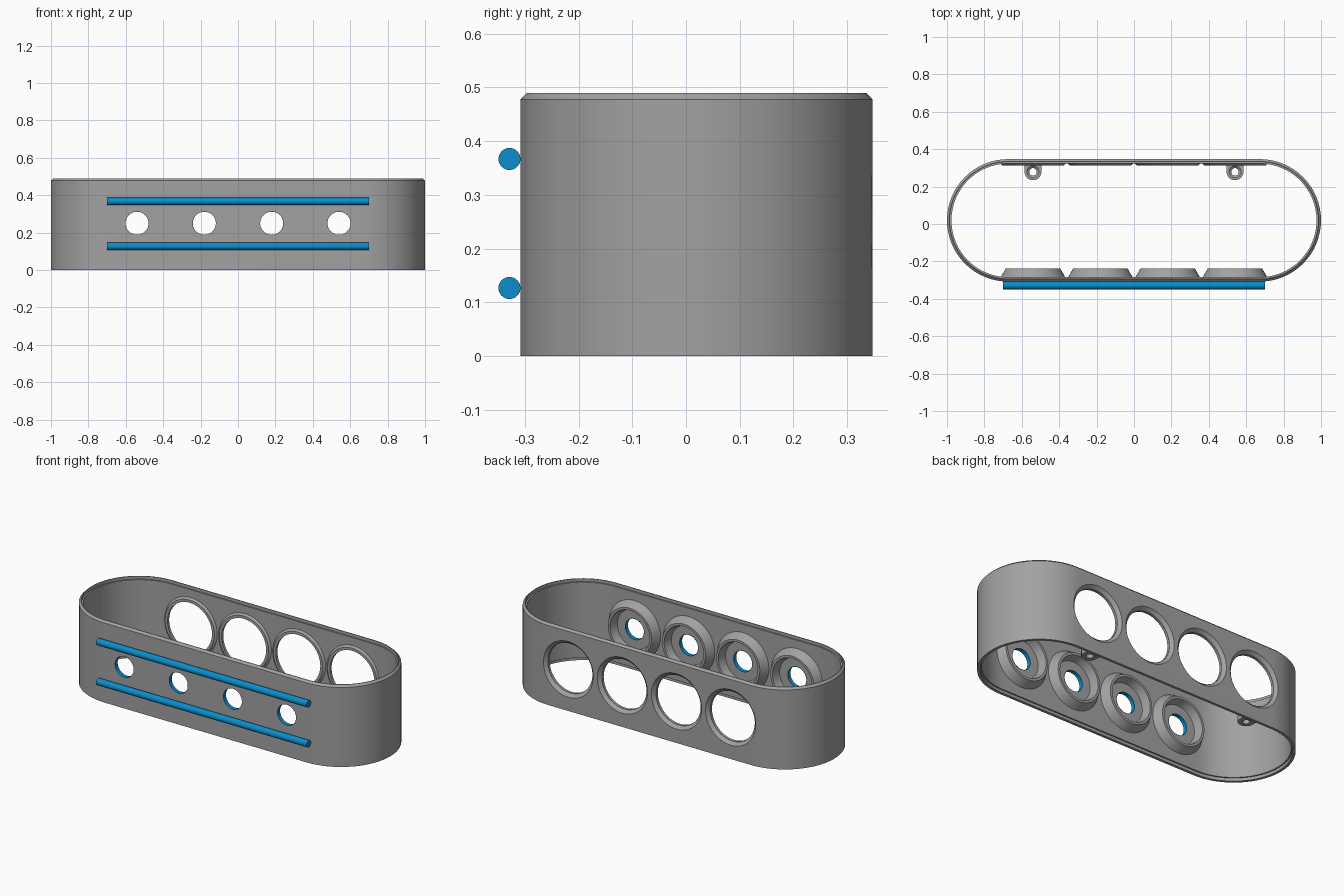
import bpy, bmesh, math
from mathutils import Vector

if "Cube" in bpy.data.objects:
    bpy.data.objects.remove(bpy.data.objects["Cube"])

CY, R, HALF, H = 0.0195, 0.3275, 0.6725, 0.49   # stadium centre, radius, half straight, height
HOLE_X, HOLE_Z = (-0.54, -0.18, 0.18, 0.54), 0.25


def material(name, rgb):
    m = bpy.data.materials.new(name)
    m.diffuse_color = (*rgb, 1)
    m.use_nodes = True
    m.node_tree.nodes["Principled BSDF"].inputs["Base Color"].default_value = m.diffuse_color
    return m


grey = material("grey plastic", (0.36, 0.36, 0.36))
blue = material("blue", (0.003, 0.27, 0.59))


def finish(bm, name, mat, angle=30):
    bmesh.ops.recalc_face_normals(bm, faces=bm.faces)
    me = bpy.data.meshes.new(name)
    bm.to_mesh(me)
    bm.free()
    ob = bpy.data.objects.new(name, me)
    bpy.context.collection.objects.link(ob)
    me.materials.append(mat)
    smooth(ob, angle)
    return ob


def smooth(ob, angle=30):
    bpy.ops.object.select_all(action='DESELECT')
    ob.select_set(True)
    bpy.context.view_layer.objects.active = ob
    bpy.ops.object.shade_smooth_by_angle(angle=math.radians(angle))


def loft(bm, loops, closed=True):
    """Skin a list of equal-length point loops."""
    rings = [[bm.verts.new(p) for p in loop] for loop in loops]
    n = len(rings[0])
    for i in range(len(rings) if closed else len(rings) - 1):
        a, b = rings[i], rings[(i + 1) % len(rings)]
        for j in range(n):
            bm.faces.new((a[j], a[(j + 1) % n], b[(j + 1) % n], b[j]))
    if not closed:
        bm.faces.new(rings[0])
        bm.faces.new(rings[-1])


def turned(bm, profile, x, z, closed=True, n=64):
    """Revolve (radius, y) points around an axis along y."""
    loft(bm, [[(x + r * math.cos(2 * math.pi * k / n), y,
                z + r * math.sin(2 * math.pi * k / n)) for k in range(n)]
              for r, y in profile], closed)


def stadium(inset, z, n=32):
    pts = []
    for side in (1, -1):
        for k in range(n + 1):
            a = side * math.pi / 2 - math.pi / 2 + math.pi * k / n - (math.pi / 2 if side > 0 else -math.pi / 2)
            a = -math.pi / 2 + math.pi * k / n + (0 if side > 0 else math.pi)
            pts.append((side * HALF + (R - inset) * math.cos(a),
                        CY + (R - inset) * math.sin(a), z))
    return pts


# Shell wall with chamfered top and a rebate inside both rims
wall = [(0, 0), (0, 0.478), (0.012, 0.49), (0.016, 0.49), (0.016, 0.472),
        (0.024, 0.472), (0.024, 0.018), (0.016, 0.018), (0.016, 0)]
bm = bmesh.new()
loft(bm, [stadium(i, z) for i, z in wall])
shell = finish(bm, "shell", grey)

# Cutter for the small front holes and the flared back openings
bm = bmesh.new()
for x in HOLE_X:
    turned(bm, [(0.063, -0.33), (0.063, -0.26)], x, HOLE_Z, False)
    turned(bm, [(0.149, 0.29), (0.149, 0.329), (0.172, 0.352)], x, HOLE_Z, False)
cutter = finish(bm, "hole_cutter", grey)
cutter.hide_render = True
mod = shell.modifiers.new("holes", 'BOOLEAN')
mod.operation, mod.solver, mod.object = 'DIFFERENCE', 'EXACT', cutter
bpy.context.view_layer.objects.active = shell
bpy.ops.object.modifier_apply(modifier=mod.name)
bpy.data.objects.remove(cutter)
smooth(shell)

for x in HOLE_X:
    # Conical cup inside the front wall
    bm = bmesh.new()
    turned(bm, [(0.174, -0.287), (0.145, -0.237), (0.131, -0.237), (0.115, -0.287)], x, HOLE_Z)
    finish(bm, "front_cup", grey)
    # Coloured lining of the front hole
    bm = bmesh.new()
    turned(bm, [(0.0615, -0.308), (0.0615, -0.2835), (0.064, -0.2835), (0.064, -0.308)], x, HOLE_Z)
    finish(bm, "hole_lining", blue)
    # Raised ring inside the back opening
    bm = bmesh.new()
    turned(bm, [(0.178, 0.325), (0.164, 0.313), (0.148, 0.313), (0.148, 0.329), (0.16, 0.329)], x, HOLE_Z)
    finish(bm, "back_ring", grey)

# Two rods along the front
for z in (0.127, 0.367):
    bm = bmesh.new()
    n = 32
    loft(bm, [[(x, -0.3285 + 0.0205 * math.cos(2 * math.pi * k / n),
                z + 0.0205 * math.sin(2 * math.pi * k / n)) for k in range(n)]
              for x in (-0.7, 0.7)], False)
    finish(bm, "front_rod", blue)

# Screw tabs with rounded ends near the bottom of the back wall
for x in (-0.54, 0.54):
    n, yc, r = 32, 0.279, 0.045

    def outline(z):
        pts = []
        for k in range(n):
            a = 2 * math.pi * k / n
            c, s = math.cos(a), math.sin(a)
            if s > 0.01:      # square end reaching the wall
                q = max(abs(c), s)
                pts.append((x + r * c / q, yc + 0.047 * s / q, z))
            else:
                pts.append((x + r * c, yc + r * s, z))
        return pts

    def circle(rad, z):
        return [(x + rad * math.cos(2 * math.pi * k / n),
                 yc + rad * math.sin(2 * math.pi * k / n), z) for k in range(n)]

    bm = bmesh.new()
    loft(bm, [outline(0.018), outline(0.05), circle(0.032, 0.05), circle(0.02, 0.04), circle(0.02, 0.018)])
    finish(bm, "screw_tab", grey)
